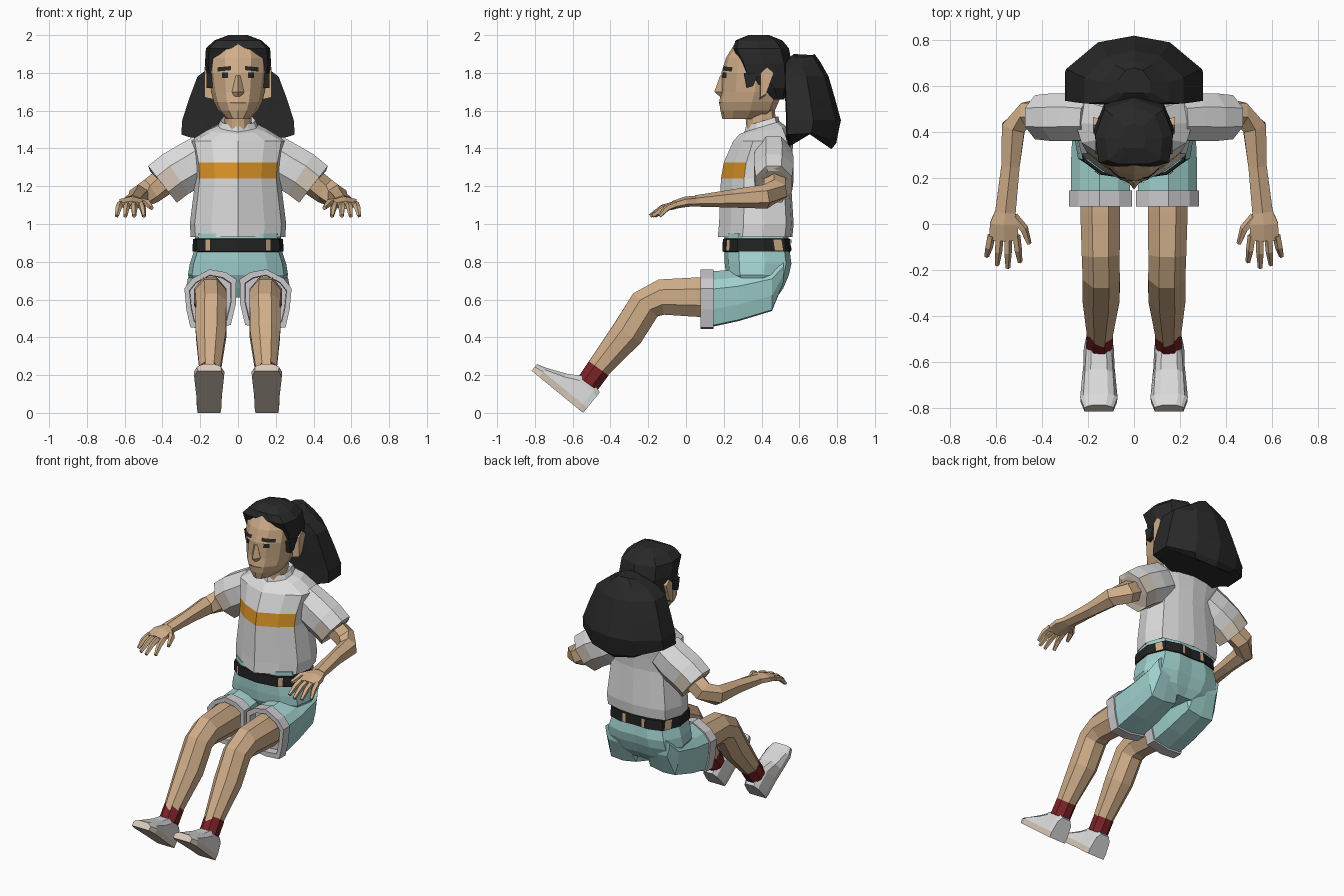
import bpy, bmesh, math
from mathutils import Vector
from mathutils.bvhtree import BVHTree

if "Cube" in bpy.data.objects:
    bpy.data.objects.remove(bpy.data.objects["Cube"])


def material(name, r, g, b):
    m = bpy.data.materials.new(name)
    m.diffuse_color = (r, g, b, 1)
    m.use_nodes = True
    m.node_tree.nodes["Principled BSDF"].inputs["Base Color"].default_value = m.diffuse_color
    return m


SKIN = material("skin", .63, .42, .25)
HAIR = material("black hair", .022, .022, .022)
WHITE = material("white cloth", .72, .72, .72)
CREAM = material("cream", .70, .60, .50)
ORANGE = material("orange", .72, .30, .02)
CYAN = material("pale cyan", .35, .64, .62)
GREY = material("light grey trim", .60, .58, .60)
RED = material("dark red", .20, .016, .02)
BELT = material("belt black", .016, .016, .016)
LIP = material("lip brown", .25, .12, .07)


def loft(name, rings, mats, rule=None, mirror=False):
    """Skin a list of equal-length point rings, cap both ends."""
    bm = bmesh.new()
    vs = [[bm.verts.new(p) for p in r] for r in rings]
    n = len(vs[0])
    for a, b in zip(vs, vs[1:]):
        for i in range(n):
            j = (i + 1) % n
            bm.faces.new((a[i], a[j], b[j], b[i]))
    bm.faces.new(vs[0])
    bm.faces.new(vs[-1])
    bmesh.ops.recalc_face_normals(bm, faces=bm.faces)
    if rule:
        for f in bm.faces:
            f.material_index = rule(f.calc_center_median(), f.normal)
    me = bpy.data.meshes.new(name)
    bm.to_mesh(me)
    bm.free()
    for m in mats:
        me.materials.append(m)
    ob = bpy.data.objects.new(name, me)
    bpy.context.collection.objects.link(ob)
    if mirror:
        ob.modifiers.new("Mirror", 'MIRROR').use_mirror_merge = False
    return ob


def section(prof, z, w, yf, yb, tilt=0, lift=0):
    """Symmetric horizontal section from a half profile."""
    d = yb - yf
    half = [(fx * w, yf + fy * d, z + tilt * (fy - .5) * d + lift * fx * fx) for fx, fy in prof]
    return half + [(-x, y, zz) for x, y, zz in half[-2:0:-1]]


def sweep(name, path, mats, n=6, rule=None, mirror=True):
    """Tube through (point, side radius, up radius)."""
    pts = [Vector(p[0]) for p in path]
    rings = []
    for i, (p, rw, rh) in enumerate(path):
        t = (pts[min(i + 1, len(pts) - 1)] - pts[max(i - 1, 0)]).normalized()
        s = Vector((0, 0, 1)).cross(t).normalized()
        u = t.cross(s)
        k = 1 / math.cos(math.pi / n) ** .5
        rings.append([pts[i] + k * (s * rw * math.cos(a) + u * rh * math.sin(a))
                      for a in [(j + .5) * math.tau / n for j in range(n)]])
    return loft(name, rings, mats, rule, mirror)


def plate(name, target, x, z, w, h, mat, slope=0, direction=1):
    """Thin quad strip projected along y onto a target."""
    me = target.data
    tree = BVHTree.FromPolygons([v.co for v in me.vertices], [p.vertices[:] for p in me.polygons])
    bm = bmesh.new()
    cols = []
    for i in range(4):
        px = x + w * (i / 3 - .5)
        col = []
        for pz in (z - h / 2, z + h / 2):
            zz = pz + slope * (px - x)
            hit = tree.ray_cast(Vector((px, -3 * direction, zz)), Vector((0, direction, 0)))[0]
            if hit:
                col.append(bm.verts.new(hit - Vector((0, .006 * direction, 0))))
        if len(col) == 2:
            cols.append(col)
    for a, b in zip(cols, cols[1:]):
        f = bm.faces.new((a[0], b[0], b[1], a[1]))
        f.normal_update()
        if f.normal.y * direction > 0:
            f.normal_flip()
    new = bpy.data.meshes.new(name)
    bm.to_mesh(new)
    bm.free()
    new.materials.append(mat)
    bpy.context.collection.objects.link(bpy.data.objects.new(name, new))


TORSO = [(0, 0), (.55, .16), (.9, .33), (1, .6), (.85, .9), (.45, .97), (0, 1)]
HEAD = [(0, 0), (.45, .05), (.85, .24), (1, .55), (.75, .9), (0, 1)]
CAP = [(0, 0), (.55, 0), (.9, .06), (1, .45), (.75, .85), (0, 1)]
TAIL = [(0, 0), (.6, 0), (1, .02), (1, .5), (.53, .9), (0, 1)]
HIPS = [(0, 0), (.6, .06), (.92, .22), (1, .6), (.8, .92), (.4, 1), (0, .98)]

# Shirt body with chest stripe and collar
loft("shirt", [section(TORSO, *a) for a in (
    (.96, .22, .20, .54), (.93, .25, .168, .563), (1.0, .255, .175, .57), (1.24, .225, .185, .555),
    (1.325, .232, .20, .56), (1.44, .255, .25, .568), (1.495, .16, .285, .535, .15),
    (1.515, .105, .31, .495, .3), (1.545, .092, .318, .488, .3), (1.53, .075, .33, .475, .3))],
    [WHITE, ORANGE], lambda c, n: int(1.25 < c.z < 1.32 and abs(c.x) < .21 and n.y < -.3 and c.y < .35))

# Sleeves with cream end band
sweep("sleeve", [((.17, .46, 1.36), .10, .125), ((.25, .465, 1.31), .108, .13), ((.33, .465, 1.265), .108, .13),
                 ((.40, .465, 1.21), .10, .128), ((.398, .465, 1.212), .08, .10)],
      [WHITE, CREAM], 8, lambda c, n: int(c.x - c.z > -.93 + .05))

# Arms and hands
sweep("arm", [((.33, .465, 1.27), .065, .07), ((.46, .475, 1.175), .062, .065), ((.525, .42, 1.145), .055, .06),
              ((.538, .25, 1.135), .043, .045), ((.56, .05, 1.122), .048, .028)], [SKIN])
sweep("palm", [((.56, .06, 1.122), .045, .026), ((.566, 0, 1.118), .066, .026), ((.567, -.07, 1.10), .068, .02)], [SKIN])
for i, (bx, tx, ty) in enumerate(((.622, .642, -.14), (.586, .597, -.178), (.55, .55, -.19), (.514, .497, -.165))):
    sweep("finger_%d" % i, [((bx, -.05, 1.106), .017, .017), (((bx + tx) / 2, (ty - .06) / 2, 1.085), .016, .016),
                            ((tx, ty, 1.042), .010, .010)], [SKIN], 5)
sweep("thumb", [((.525, .03, 1.118), .02, .02), ((.48, -.02, 1.11), .018, .018), ((.457, -.085, 1.085), .010, .012)], [SKIN], 5)

# Neck and head
loft("neck", [section(HEAD, 1.46, .075, .325, .48), section(HEAD, 1.62, .07, .31, .47)], [SKIN])
head = loft("head", [section(HEAD, *a) for a in (
    (1.555, .06, .193, .42), (1.60, .105, .182, .47), (1.645, .128, .176, .49), (1.70, .142, .185, .51),
    (1.80, .155, .187, .53), (1.88, .155, .212, .53), (1.95, .135, .255, .50))], [SKIN])
loft("nose", [[(-w, .21, z), (-w, y1, z), (0, y0, z), (w, y1, z), (w, .21, z)] for z, w, y0, y1 in (
    (1.675, .022, .178, .19), (1.70, .032, .15, .19), (1.785, .012, .18, .19))], [SKIN])
loft("ear", [[(x, y0, z0), (x, y1, z0 + .02), (x, y2, 1.80), (x, .43, 1.83), (x, .395, 1.80)]
             for x, y0, y1, y2, z0 in ((.13, .39, .42, .455, 1.66), (.178, .395, .425, .465, 1.67))],
     [SKIN], mirror=True)
for s, side in ((1, "left"), (-1, "right")):
    plate(side + "_eye", head, s * .068, 1.788, .032, .028, HAIR)
    plate(side + "_eyebrow", head, s * .073, 1.822, .072, .022, HAIR, -s * .1)
plate("mouth", head, 0, 1.642, .085, .008, LIP)

# Hair: swept-back cap, widow's peak and big tail
loft("hair_cap", [section(CAP, *a) for a in (
    (1.66, .12, .46, .52), (1.72, .155, .40, .545), (1.78, .168, .315, .56), (1.85, .175, .29, .56),
    (1.93, .170, .25, .545), (1.972, .125, .262, .51), (2.0, .05, .33, .44))], [HAIR])
loft("sideburn", [[(x, .305, 1.80), (x, .32, 1.72), (x, .355, 1.73), (x, .385, 1.80)] for x in (.12, .168)],
     [HAIR], mirror=True)
loft("hair_tail", [section(TAIL, *a) for a in (
    (1.90, .07, .57, .68, 0, -.02), (1.86, .15, .525, .71, 0, -.03), (1.78, .215, .52, .755), (1.66, .26, .525, .79),
    (1.55, .295, .53, .82), (1.42, .30, .53, .795, .05, .06), (1.385, .26, .54, .77, .1, .09))], [HAIR])

# Shorts: hips, legs, hollow turn-ups
loft("shorts_hips", [section(HIPS, *a) for a in (
    (.95, .225, .205, .54), (.85, .235, .203, .55), (.79, .255, .205, .558), (.73, .265, .212, .545),
    (.66, .23, .25, .515), (.61, .12, .28, .48))], [CYAN])
OPEN = [(.15, .75), (.235, .705), (.275, .655), (.265, .55), (.245, .462), (.15, .455), (.045, .475), (.02, .58), (.018, .70), (.07, .735)]


def opening(y, k, z0=.455, z1=.75):
    """Leg opening outline at y, scaled by k in its z range."""
    zc = (z0 + z1) / 2
    return [(.147 + (x - .147) * k, y, zc + (z - .6025) * k * (z1 - z0) / .295) for x, z in OPEN]


loft("shorts_leg", [opening(.20, .82), opening(.135, .82), opening(.135, 1), opening(.28, .99, .485, .76),
                    opening(.455, .93, .53, .80), opening(.515, .72, .66, .84)], [CYAN], mirror=True)
loft("shorts_turn_up", [opening(.145, .9), opening(.145, 1.07), opening(.077, 1.07), opening(.077, .86),
                        opening(.13, .84)], [GREY], mirror=True)

# Belt with loops and buckle
belt = loft("belt", [section(HIPS, *a) for a in (
    (.925, .22, .21, .54), (.92, .238, .195, .553), (.855, .242, .193, .556), (.85, .22, .21, .54))], [BELT])
for s, side in ((1, "left"), (-1, "right")):
    plate(side + "_front_loop", belt, s * .16, .888, .022, .058, SKIN)
    plate(side + "_back_loop", belt, s * .07, .888, .022, .058, SKIN, 0, -1)
    plate(side + "_rear_side_loop", belt, s * .21, .888, .018, .058, SKIN, 0, -1)
plate("buckle", belt, 0, .878, .13, .06, BELT)

# Legs and socks
sweep("leg", [((.147, .20, .61), .09, .11), ((.147, .05, .613), .09, .108), ((.145, -.13, .613), .086, .098),
              ((.143, -.215, .572), .084, .092), ((.143, -.31, .422), .084, .09), ((.149, -.49, .205), .055, .06)],
      [SKIN], 8, lambda c, n: 0)
sweep("sock", [((.149, -.462, .235), .06, .066), ((.15, -.52, .155), .06, .064)], [RED], 8)

# Shoes: cross-sections along the tilted foot
FWD, UP, HEEL = Vector((0, -.774, .633)), Vector((0, .633, .774)), Vector((.153, -.545, .0))


def shoe_ring(u, hw, h):
    b = min(.035, h * .6)
    half = [(hw, 0), (hw * 1.03, b), (hw * .85, h * .8), (hw * .5, h)]
    return [HEEL + FWD * u + UP * v + Vector((x, 0, 0)) for x, v in half + [(-x, v) for x, v in half[::-1]]]


loft("shoe", [shoe_ring(*a) for a in ((0, .06, .14), (.03, .064, .15), (.125, .066, .15), (.2, .072, .105),
                                      (.3, .079, .062), (.352, .062, .045))], [WHITE, CREAM],
     lambda c, n: int((c - HEEL).dot(UP) < .028), mirror=True)
